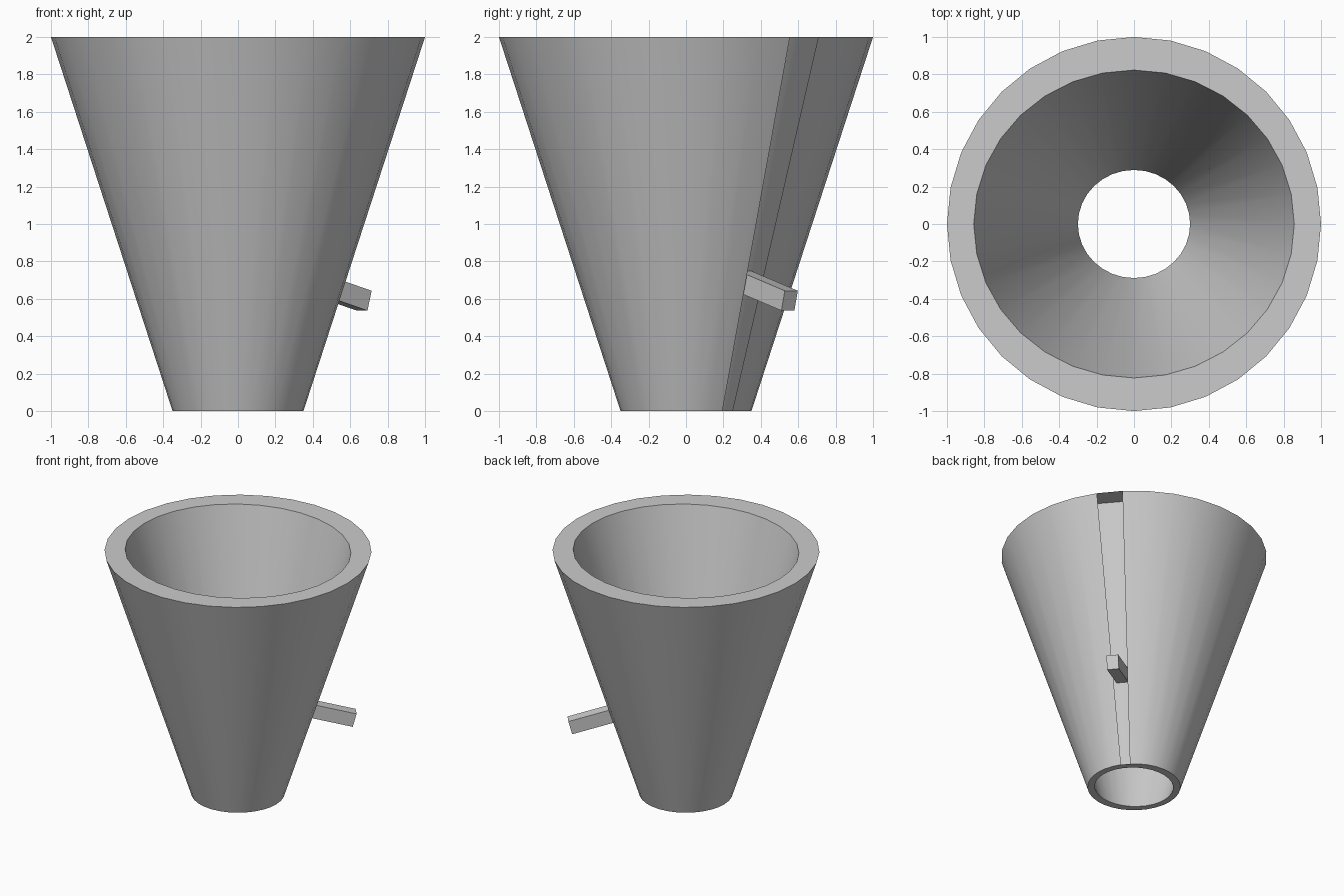
import bpy, bmesh
from math import sin, cos, pi, radians
from mathutils import Vector, Matrix

if "Cube" in bpy.data.objects:
    bpy.data.objects.remove(bpy.data.objects["Cube"])

SIDES = 32


def make_object(name, bm):
    bmesh.ops.recalc_face_normals(bm, faces=bm.faces)
    mesh = bpy.data.meshes.new(name)
    bm.to_mesh(mesh)
    bm.free()
    obj = bpy.data.objects.new(name, mesh)
    bpy.context.collection.objects.link(obj)
    return obj


def ring(bm, rx, ry, z):
    return [bm.verts.new((rx * cos(2 * pi * i / SIDES), ry * sin(2 * pi * i / SIDES), z))
            for i in range(SIDES)]


# Hollow tapered cup, open at both ends, with a slightly oval bore
bm = bmesh.new()
rings = [ring(bm, 0.35, 0.35, 0), ring(bm, 1, 1, 2),
         ring(bm, 0.857, 0.823, 2), ring(bm, 0.30, 0.289, 0)]
outer = []
for k in range(4):
    a, b = rings[k], rings[(k + 1) % 4]
    for i in range(SIDES):
        j = (i + 1) % SIDES
        f = bm.faces.new((a[i], a[j], b[j], b[i]))
        if k == 0:
            outer.append(f)
bmesh.ops.recalc_face_normals(bm, faces=bm.faces)
# Open slot: one outer panel is missing, the one the bar passes through
bmesh.ops.delete(bm, geom=[outer[3]], context='FACES_ONLY')
cup = make_object("tapered_cup", bm)
bpy.context.view_layer.objects.active = cup
cup.select_set(True)
bpy.ops.object.shade_smooth_by_angle(angle=radians(30))

# Bar standing square to the inner wall and sticking out through the slot
azimuth = radians(39.375)
radial = Vector((cos(azimuth), sin(azimuth), 0))
side = Vector((-sin(azimuth), cos(azimuth), 0))
start = radial * 0.484 + Vector((0, 0, 0.695))
end = radial * 0.873 + Vector((0, 0, 0.590))
axis = (end - start).normalized()
up = axis.cross(side)
frame = Matrix((axis, side, up)).transposed().to_4x4()
bm = bmesh.new()
bmesh.ops.create_cube(bm, size=1)
bmesh.ops.scale(bm, vec=((end - start).length, 0.09, 0.11), verts=bm.verts)
bmesh.ops.transform(bm, matrix=Matrix.Translation((start + end) / 2) @ frame, verts=bm.verts)
make_object("side_bar", bm)
